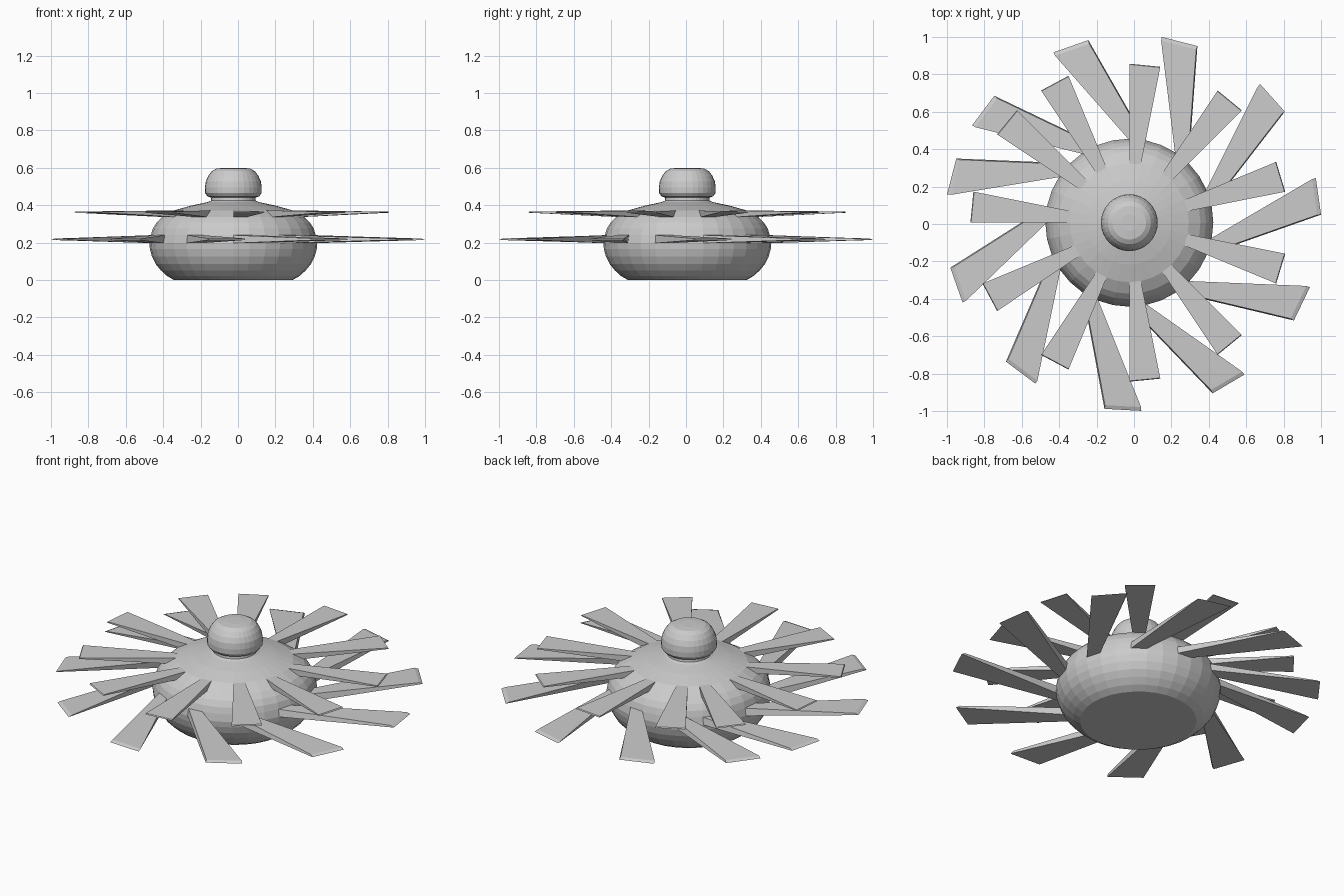
import bpy
import math

if "Cube" in bpy.data.objects:
    bpy.data.objects.remove(bpy.data.objects["Cube"])

SEGS = 32
STEP = 2 * math.pi / SEGS
CENTRE = (-0.025, 0.007)      # axis of the turned body
FAN_CENTRE = (-0.005, 0.006)  # axis of the swept lower blade tips


def make_object(name, verts, faces):
    mesh = bpy.data.meshes.new(name)
    mesh.from_pydata(verts, [], faces)
    mesh.update()
    obj = bpy.data.objects.new(name, mesh)
    bpy.context.collection.objects.link(obj)
    return obj


def ring_point(r, z, angle, centre):
    return (centre[0] + r * math.cos(angle), centre[1] + r * math.sin(angle), z)


def lathe(name, profile):
    verts = [ring_point(r, z, i * STEP, CENTRE) for r, z in profile for i in range(SEGS)]
    faces = []
    for j in range(len(profile) - 1):
        for i in range(SEGS):
            k = (i + 1) % SEGS
            a, b = j * SEGS, (j + 1) * SEGS
            faces.append((a + i, a + k, b + k, b + i))
    faces.append(tuple(reversed(range(SEGS))))
    top = (len(profile) - 1) * SEGS
    faces.append(tuple(range(top, top + SEGS)))
    return make_object(name, verts, faces)


def blades(name, root, tip, twist, tip_centre):
    """Wedge blades pulled out of every third body facet, 11 in all.
    root and tip are (radius, z) pairs for the lower and upper edge."""
    verts, faces = [], []
    for n in range(11):
        a0 = (10 - 3 * n) * STEP
        a1 = a0 + STEP
        o = len(verts)
        for pairs, turn, centre in ((root, 0, CENTRE), (tip, twist, tip_centre)):
            (rb, zb), (rt, zt) = pairs
            verts += [ring_point(rb, zb, a0 + turn, centre),
                      ring_point(rb, zb, a1 + turn, centre),
                      ring_point(rt, zt, a1 + turn, centre),
                      ring_point(rt, zt, a0 + turn, centre)]
        for f in ((4, 5, 6, 7), (0, 4, 7, 3), (1, 2, 6, 5),
                  (3, 7, 6, 2), (0, 1, 5, 4), (0, 3, 2, 1)):
            faces.append(tuple(o + i for i in f))
    return make_object(name, verts, faces)


# Squat round body with sloping top, neck and knob
lathe("body", [
    (0.317, 0.0), (0.355, 0.022), (0.388, 0.052), (0.415, 0.085), (0.435, 0.125),
    (0.446, 0.165), (0.449, 0.197), (0.441, 0.24), (0.430, 0.275), (0.410, 0.307),
    (0.380, 0.337), (0.318, 0.372), (0.225, 0.398), (0.135, 0.417),
    (0.120, 0.424), (0.118, 0.440), (0.138, 0.447), (0.151, 0.465),
    (0.152, 0.495), (0.147, 0.528), (0.134, 0.557), (0.115, 0.582),
    (0.090, 0.596), (0.045, 0.600),
])

# Lower ring of swept blades
blades("lower_blades", ((0.449, 0.197), (0.441, 0.24)),
       ((1.006, 0.214), (0.986, 0.222)), math.radians(25), FAN_CENTRE)

# Upper ring of straight blades
blades("upper_blades", ((0.380, 0.337), (0.318, 0.372)),
       ((0.850, 0.360), (0.846, 0.366)), 0.0, CENTRE)
